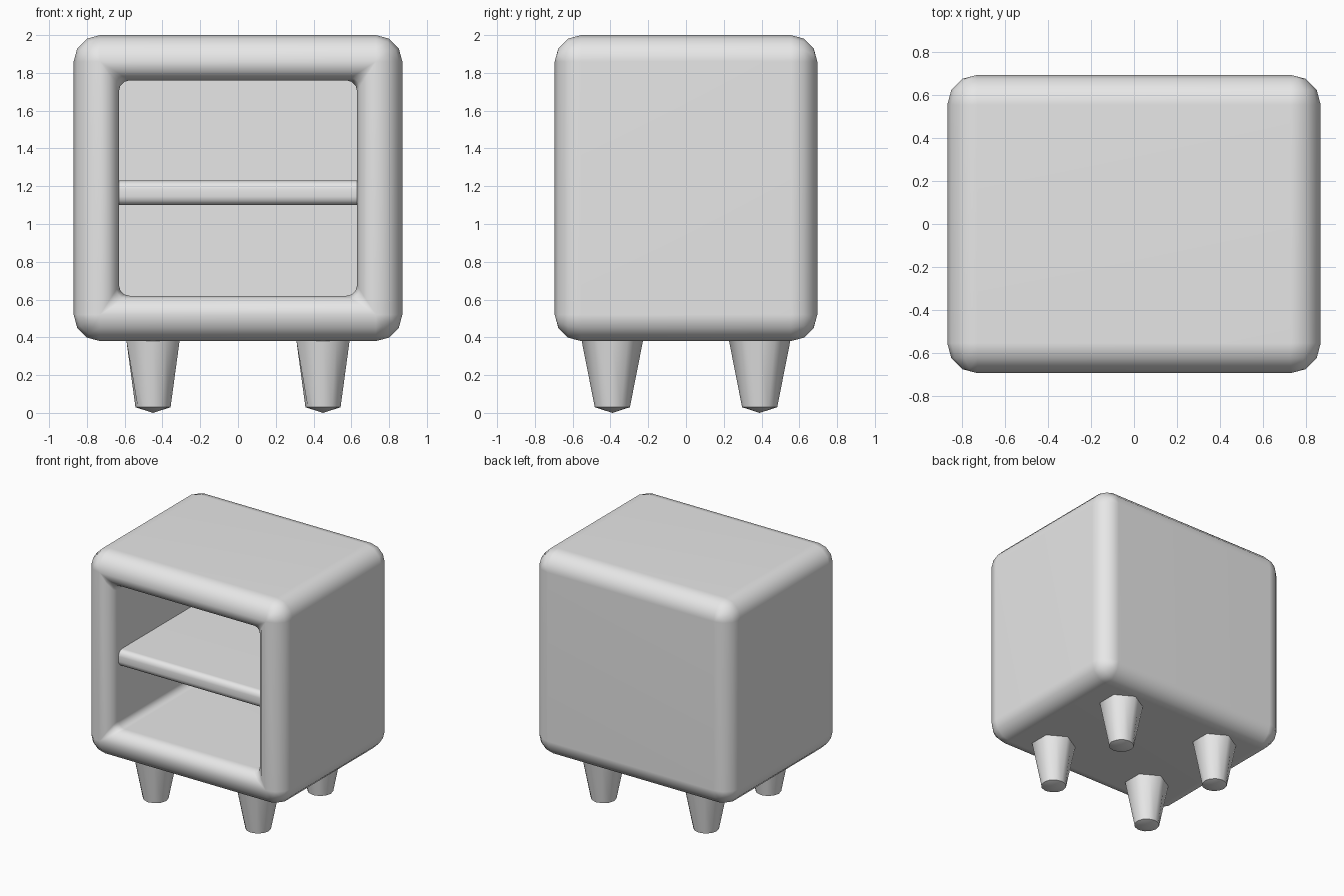
import bpy, bmesh, math
from mathutils import Vector

cube = bpy.data.objects.get("Cube")
if cube:
    bpy.data.objects.remove(cube, do_unlink=True)

grey = bpy.data.materials.new("light_grey")
grey.use_nodes = True
grey.diffuse_color = (0.8, 0.8, 0.8, 1)
grey.node_tree.nodes["Principled BSDF"].inputs["Base Color"].default_value = (0.8, 0.8, 0.8, 1)


def finish(name, bm, angle=40):
    bmesh.ops.remove_doubles(bm, verts=bm.verts, dist=0.0005)
    bmesh.ops.recalc_face_normals(bm, faces=bm.faces)
    mesh = bpy.data.meshes.new(name)
    bm.to_mesh(mesh)
    bm.free()
    mesh.materials.append(grey)
    obj = bpy.data.objects.new(name, mesh)
    bpy.context.collection.objects.link(obj)
    bpy.ops.object.select_all(action="DESELECT")
    obj.select_set(True)
    bpy.context.view_layer.objects.active = obj
    bpy.ops.object.shade_smooth_by_angle(angle=math.radians(angle))
    weighted = obj.modifiers.new("even_shading", "WEIGHTED_NORMAL")
    weighted.keep_sharp = True
    return obj


def loft(bm, rings, cap_start=True, cap_end=True):
    for a, b in zip(rings, rings[1:]):
        n = len(a)
        for i in range(n):
            bm.faces.new((a[i], a[(i + 1) % n], b[(i + 1) % n], b[i]))
    if cap_start:
        bm.faces.new(rings[0])
    if cap_end:
        bm.faces.new(rings[-1])


# Cabinet: rounded rectangles lofted from the back, around the rim and inside
HALF_X, HALF_Y, HALF_Z, MID_Z = 0.87, 0.695, 0.81, 1.19
OUTER, INNER, CORNER, BACK = 0.14, 0.10, 0.055, 0.455
STEPS = [math.radians(30 * i) for i in range(4)]


def rounded_rect(bm, inset, y, radius):
    ring = []
    for quarter in range(4):
        sx = 1 if quarter in (0, 3) else -1
        sz = 1 if quarter in (0, 1) else -1
        cx = sx * (HALF_X - inset - radius)
        cz = MID_Z + sz * (HALF_Z - inset - radius)
        for step in STEPS:
            a = step + quarter * math.pi / 2
            ring.append(bm.verts.new((cx + radius * math.cos(a), y, cz + radius * math.sin(a))))
    return ring


profile = []
for a in STEPS:                       # rounded back edge
    d = OUTER * (1 - math.sin(a))
    profile.append((d, HALF_Y - OUTER + OUTER * math.cos(a), OUTER - d))
for a in reversed(STEPS):             # rounded front edge
    d = OUTER * (1 - math.sin(a))
    profile.append((d, -HALF_Y + OUTER - OUTER * math.cos(a), OUTER - d))
for a in STEPS[1:]:                   # rounded lip of the opening
    d = INNER * math.sin(a)
    profile.append((OUTER + d, -HALF_Y + INNER * (1 - math.cos(a)), CORNER * d / INNER))
profile.append((OUTER + INNER, BACK, CORNER))

bm = bmesh.new()
loft(bm, [rounded_rect(bm, *p) for p in profile])
finish("cabinet_body", bm)

# Shelf: slab with a rounded front edge
bm = bmesh.new()
bmesh.ops.create_cube(bm, size=1)
for v in bm.verts:
    v.co = Vector((v.co.x * 1.26, -0.6 if v.co.y < 0 else BACK, 1.165 + v.co.z * 0.13))
front = [e for e in bm.edges if all(v.co.y < -0.5 for v in e.verts)
         and abs(e.verts[0].co.z - e.verts[1].co.z) < 0.01]
bmesh.ops.bevel(bm, geom=front, offset=0.045, segments=3, profile=0.5, affect="EDGES")
finish("shelf", bm)

# Legs: hexagonal at the top, tapering to a round, slightly pointed foot
for side, sx in (("left", 1), ("right", -1)):
    for end, sy in (("front", -1), ("back", 1)):
        bm = bmesh.new()
        top, foot = [], []
        for i in range(12):
            a = math.pi / 2 + i * math.pi / 6
            direction = Vector((math.cos(a), math.sin(a), 0))
            centre = Vector((sx * 0.45, sy * 0.39, 0))
            r = 0.163 if i % 2 == 0 else 0.163 * math.cos(math.pi / 6)
            top.append(bm.verts.new(centre + direction * r + Vector((0, 0, 0.385))))
            foot.append(bm.verts.new(centre + direction * 0.093 + Vector((0, 0, 0.03))))
        loft(bm, [top, foot], cap_end=False)
        tip = bm.verts.new((sx * 0.45, sy * 0.39, 0))
        for i in range(12):
            bm.faces.new((foot[i], foot[(i + 1) % 12], tip))
        finish(f"{end}_{side}_leg", bm, 62)
